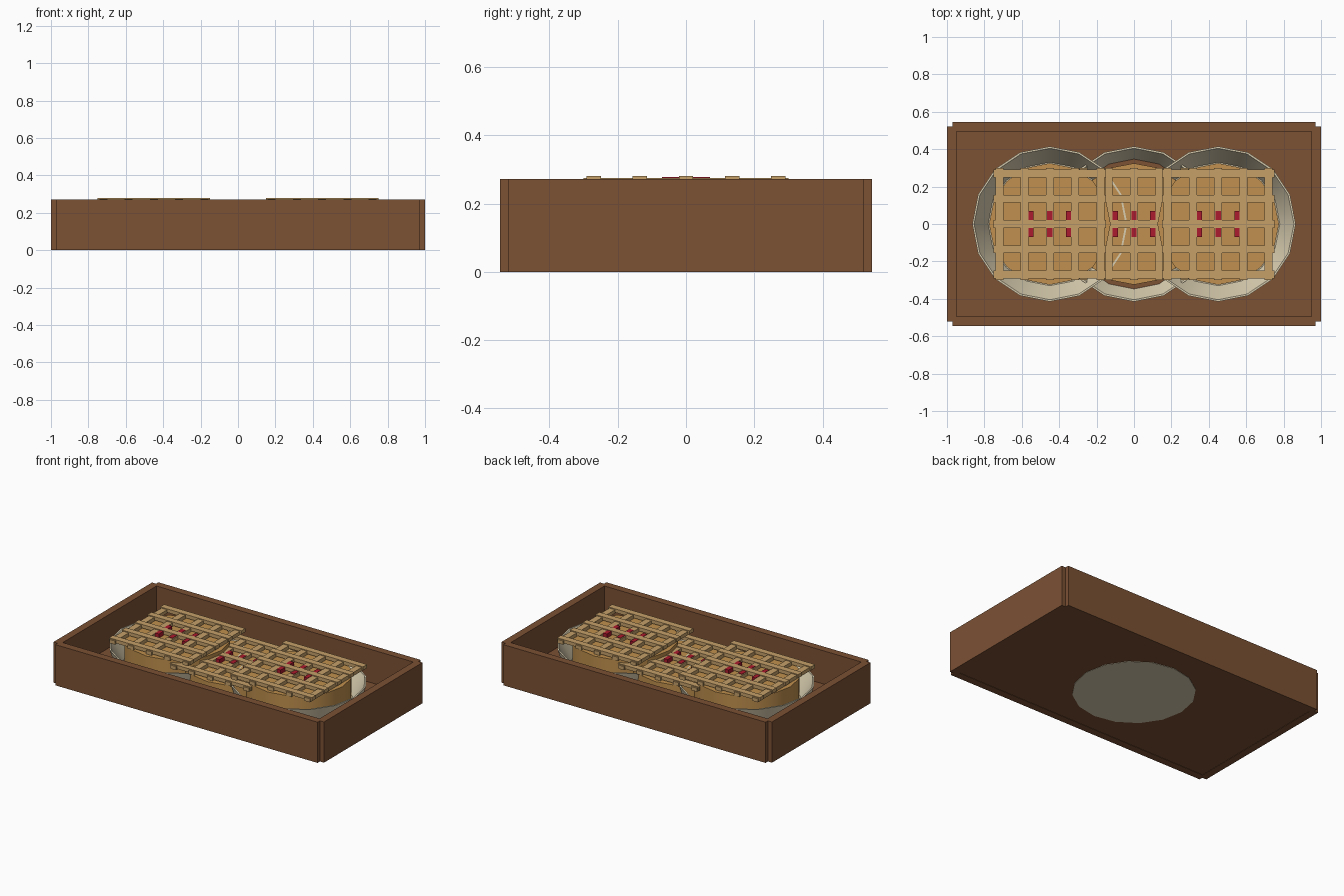
import bpy, bmesh, math

if "Cube" in bpy.data.objects:
    bpy.data.objects.remove(bpy.data.objects["Cube"])


def material(name, rgb):
    # sRGB 0-255 to linear
    lin = [((c / 255 + 0.055) / 1.055) ** 2.4 for c in rgb]
    m = bpy.data.materials.new(name)
    m.diffuse_color = (*lin, 1)
    m.use_nodes = True
    m.node_tree.nodes["Principled BSDF"].inputs["Base Color"].default_value = m.diffuse_color
    return m


WOOD = material("tray_wood", (124, 81, 52))
CREAM = material("cream_dish", (218, 206, 176))
CRUST = material("baked_crust", (192, 144, 78))
DOUGH = material("lattice_dough", (197, 160, 105))
CHERRY = material("cherry_red", (172, 26, 46))


def finish(name, bm, mat, smooth=False):
    bmesh.ops.recalc_face_normals(bm, faces=bm.faces)
    mesh = bpy.data.meshes.new(name)
    bm.to_mesh(mesh)
    bm.free()
    mesh.materials.append(mat)
    ob = bpy.data.objects.new(name, mesh)
    bpy.context.collection.objects.link(ob)
    if smooth:
        bpy.ops.object.select_all(action='DESELECT')
        ob.select_set(True)
        bpy.context.view_layer.objects.active = ob
        bpy.ops.object.shade_smooth_by_angle(angle=math.radians(35))
    return ob


def boxes(name, mat, spans):
    # each span is (x0, x1, y0, y1, z0, z1)
    bm = bmesh.new()
    for x0, x1, y0, y1, z0, z1 in spans:
        vs = bmesh.ops.create_cube(bm, size=1)["verts"]
        for v in vs:
            v.co.x = x1 if v.co.x > 0 else x0
            v.co.y = y1 if v.co.y > 0 else y0
            v.co.z = z1 if v.co.z > 0 else z0
    return finish(name, bm, mat)


def lathe(name, mat, profile, cx, cz, sides=16):
    # revolve a (radius, height) profile, capping both ends
    bm = bmesh.new()
    rings = []
    for r, z in profile:
        rings.append([bm.verts.new((cx + r * math.cos(2 * math.pi * i / sides),
                                    r * math.sin(2 * math.pi * i / sides), cz + z))
                      for i in range(sides)])
    for a, b in zip(rings, rings[1:]):
        for i in range(sides):
            j = (i + 1) % sides
            bm.faces.new((a[i], a[j], b[j], b[i]))
    bm.faces.new(rings[0])
    bm.faces.new(rings[-1])
    return finish(name, bm, mat, smooth=True)


# Tray: floor and four walls with stepped corners
H = 0.272
FLOOR = 0.05
boxes("tray_floor", WOOD, [(-0.96, 0.96, -0.51, 0.51, 0.002, FLOOR)])
for side, s in (("front", -1), ("back", 1)):
    y0, y1 = sorted((s * 0.495, s * 0.545))
    boxes(f"tray_{side}_wall", WOOD, [(-0.97, 0.97, y0, y1, 0, H)])
for side, s in (("left", -1), ("right", 1)):
    x0, x1 = sorted((s * 0.95, s * 1.0))
    boxes(f"tray_{side}_wall", WOOD, [(x0, x1, -0.52, 0.52, 0, H)])


def pie(label, cx, cz):
    # flared dish
    lathe(f"{label}_dish", CREAM, [(0.37, 0), (0.415, 0.15), (0.405, 0.15),
                                   (0.33, 0.02)], cx, cz)
    # crust body
    lathe(f"{label}_crust", CRUST, [(0.325, 0.021), (0.325, 0.2)], cx, cz)
    # woven lattice, lengthwise strips just above the crosswise ones
    offsets = [i * 0.135 for i in range(-2, 3)]
    w = 0.021
    boxes(f"{label}_cross_strips", DOUGH,
          [(cx + o - w, cx + o + w, -0.3, 0.3, cz + 0.2, cz + 0.224) for o in offsets])
    boxes(f"{label}_long_strips", DOUGH,
          [(cx - 0.3, cx + 0.3, o - w, o + w, cz + 0.206, cz + 0.23) for o in offsets])
    # cherry pieces either side of the middle strip
    boxes(f"{label}_cherries", CHERRY,
          [(cx + o - 0.014, cx + o + 0.014, min(s * 0.019, s * 0.07), max(s * 0.019, s * 0.07),
            cz + 0.199, cz + 0.227) for o in (-0.1, 0, 0.1) for s in (-1, 1)])


# Outer pies stand on the floor, the middle one is sunk into it
pie("left_pie", -0.45, FLOOR)
pie("middle_pie", 0, 0)
pie("right_pie", 0.45, FLOOR)
